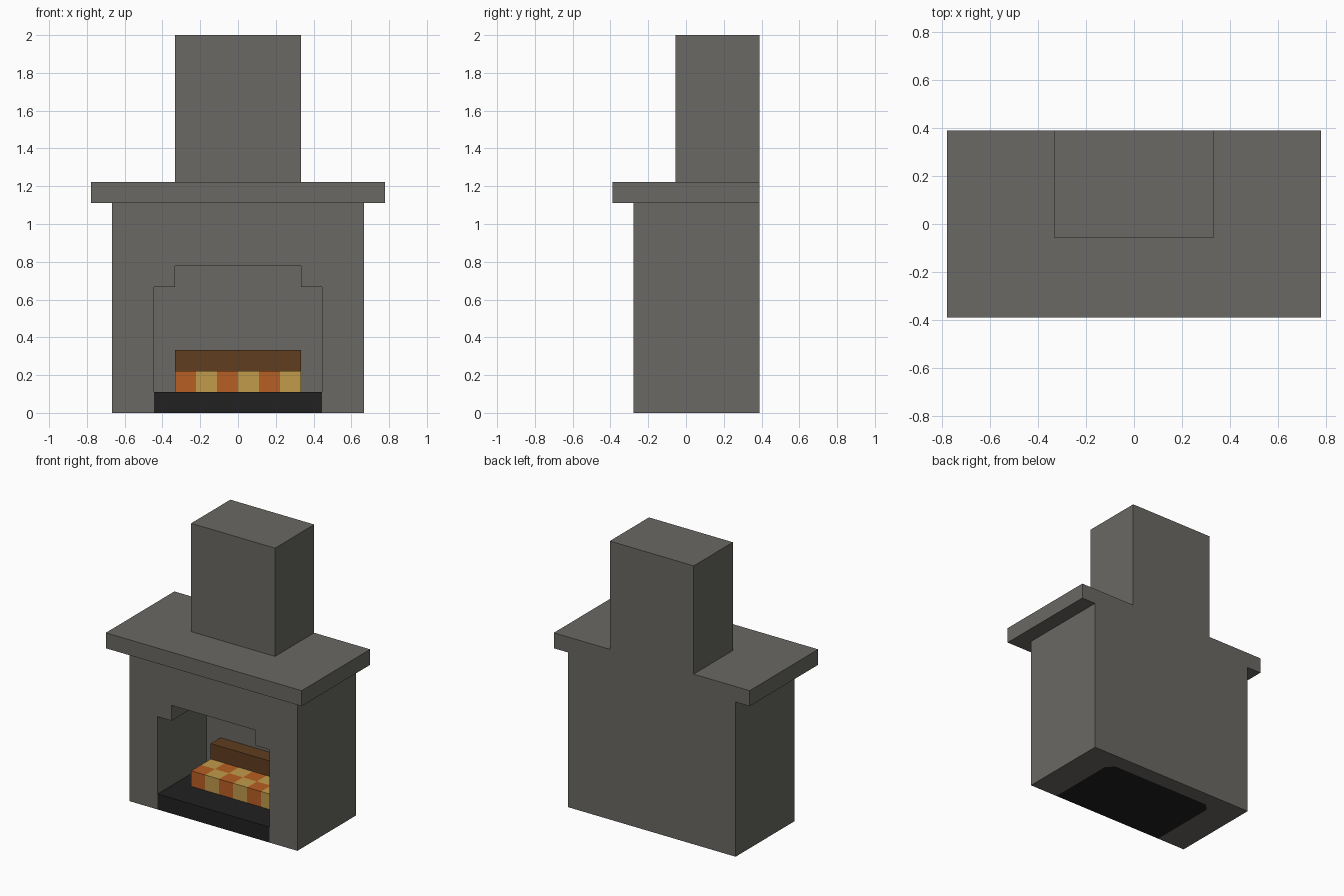
import bpy, bmesh
from math import floor
from mathutils import Vector

if "Cube" in bpy.data.objects:
    bpy.data.objects.remove(bpy.data.objects["Cube"], do_unlink=True)

U = 1 / 9                      # one building block
FRONT, BACK = -2.5, 3.5        # body depth, in blocks
INNER = 2.5                    # inside of the back wall


def material(name, rgb):
    m = bpy.data.materials.new(name)
    m.use_nodes = True
    m.diffuse_color = (*rgb, 1)
    m.node_tree.nodes["Principled BSDF"].inputs["Base Color"].default_value = (*rgb, 1)
    return m


stone = material("grey stone", (0.145, 0.14, 0.127))
soot = material("black hearth", (0.015, 0.015, 0.015))
wood = material("brown wood", (0.115, 0.048, 0.014))
ember = material("orange ember", (0.479, 0.114, 0.017))
flame = material("yellow flame", (0.533, 0.328, 0.07))


def finish(name, bm, *mats):
    bmesh.ops.recalc_face_normals(bm, faces=bm.faces)
    mesh = bpy.data.meshes.new(name)
    bm.to_mesh(mesh)
    bm.free()
    for m in mats:
        mesh.materials.append(m)
    obj = bpy.data.objects.new(name, mesh)
    bpy.context.collection.objects.link(obj)
    return obj


def prism(name, points, offset, *mats):
    """Extrude a flat outline, given in blocks, along an offset."""
    bm = bmesh.new()
    face = bm.faces.new([bm.verts.new(Vector(p) * U) for p in points])
    ext = bmesh.ops.extrude_face_region(bm, geom=[face])
    verts = [v for v in ext["geom"] if isinstance(v, bmesh.types.BMVert)]
    bmesh.ops.translate(bm, verts=verts, vec=Vector(offset) * U)
    return finish(name, bm, *mats)


def block(name, half_x, y0, y1, z0, z1, *mats):
    outline = [(-half_x, y0, z0), (half_x, y0, z0), (half_x, y1, z0), (-half_x, y1, z0)]
    return prism(name, outline, (0, 0, z1 - z0), *mats)


def cut(target, cutter):
    cutter.hide_render = True
    mod = target.modifiers.new("cut", 'BOOLEAN')
    mod.operation, mod.solver, mod.object = 'DIFFERENCE', 'EXACT', cutter
    bpy.context.view_layer.objects.active = target
    bpy.ops.object.modifier_apply(modifier=mod.name)
    bpy.data.objects.remove(cutter, do_unlink=True)


def mirrored(half):
    """Close a right-hand outline with its mirror image."""
    return half + [(-p[0], *p[1:]) for p in reversed(half)]


def hearth_outline(front, z):
    c = 0.45                   # clipped back corners
    return mirrored([(4, front, z), (4, INNER - c, z), (4 - c, INNER, z)])


# Stone body with a stepped fire opening and a recess for the hearth
body = block("body", 6, FRONT, BACK, 0, 10, stone)
y = FRONT - 1
opening = mirrored([(4, y, 1), (4, y, 6), (3, y, 6), (3, y, 7)])
cut(body, prism("opening_cutter", opening, (0, INNER - y, 0)))
cut(body, prism("hearth_cutter", hearth_outline(y, -1), (0, 0, 2.1)))

# Hearth slab, mantel and chimney
prism("hearth", hearth_outline(FRONT, 0), (0, 0, 1), soot)
block("mantel", 7, -3.5, BACK, 10, 11, stone)
block("chimney", 3, -0.5, BACK, 11, 18, stone)

# Log against the back wall
block("log", 3, 1.5, INNER, 1, 3, wood)

# Glowing fire bed, sliced into a checker of blocks
fire = block("fire", 3, -0.5, 1.5, 1, 2, ember, flame)
bm = bmesh.new()
bm.from_mesh(fire.data)
slices = [((i, 0, 0), (1, 0, 0)) for i in range(-2, 3)] + [((0, 0.5, 0), (0, 1, 0))]
for co, no in slices:
    bmesh.ops.bisect_plane(bm, geom=bm.verts[:] + bm.edges[:] + bm.faces[:],
                           plane_co=Vector(co) * U, plane_no=no)
bm.normal_update()
for f in bm.faces:
    cell = f.calc_center_median() / U - f.normal * 0.5
    f.material_index = (floor(cell.x + 3) + floor(cell.y + 0.5)) % 2
bm.to_mesh(fire.data)
bm.free()
